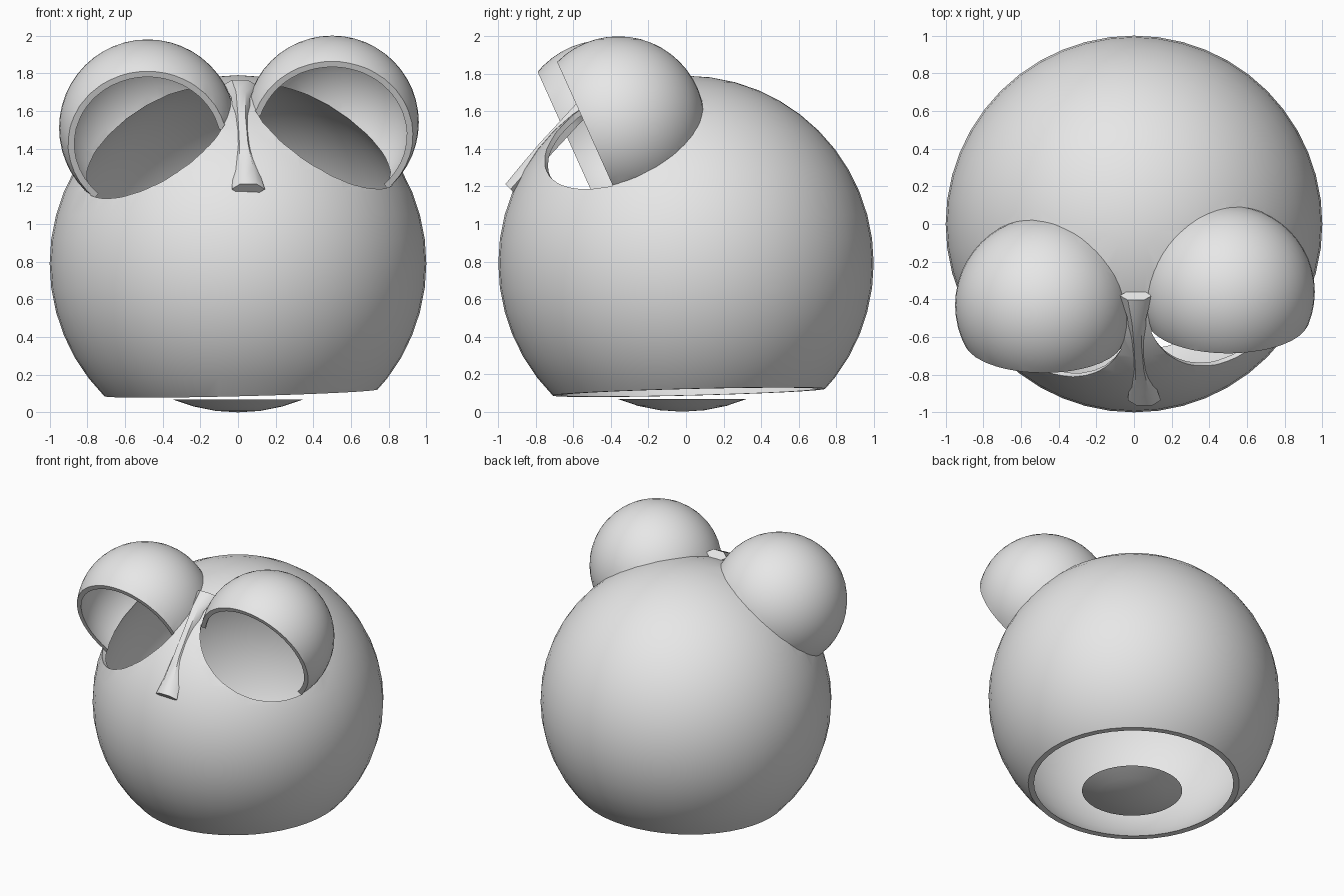
import bpy, bmesh, math
from mathutils import Vector, Matrix

old = bpy.data.objects.get("Cube")
if old:
    bpy.data.objects.remove(old, do_unlink=True)

grey = bpy.data.materials.new("plain_grey")
grey.use_nodes = True
GREY = (0.8, 0.8, 0.8, 1)
grey.diffuse_color = GREY
next(n for n in grey.node_tree.nodes if n.type == "BSDF_PRINCIPLED").inputs["Base Color"].default_value = GREY


def finish(name, bm):
    bmesh.ops.recalc_face_normals(bm, faces=bm.faces[:])
    mesh = bpy.data.meshes.new(name)
    bm.to_mesh(mesh)
    bm.free()
    mesh.materials.append(grey)
    obj = bpy.data.objects.new(name, mesh)
    bpy.context.collection.objects.link(obj)
    return obj


def ball(name, centre, radius, plane=None, normal=None):
    """Sphere, optionally trimmed to the side of a plane the normal points to."""
    bm = bmesh.new()
    bmesh.ops.create_uvsphere(bm, u_segments=48, v_segments=24, radius=radius,
                              matrix=Matrix.Translation(centre))
    if plane is not None:
        geom = bm.verts[:] + bm.edges[:] + bm.faces[:]
        bmesh.ops.bisect_plane(bm, geom=geom, plane_co=plane, plane_no=normal, clear_inner=True)
        bmesh.ops.holes_fill(bm, edges=[e for e in bm.edges if e.is_boundary], sides=0)
    return finish(name, bm)


def combine(target, other, operation):
    """Apply a boolean and discard the helper."""
    other.hide_render = True
    mod = target.modifiers.new("combine", "BOOLEAN")
    mod.operation = operation
    mod.solver = "EXACT"
    mod.object = other
    bpy.context.view_layer.update()
    graph = bpy.context.evaluated_depsgraph_get()
    mesh = bpy.data.meshes.new_from_object(target.evaluated_get(graph))
    target.modifiers.clear()
    target.data = mesh
    bpy.data.objects.remove(other, do_unlink=True)


def smooth(obj, angle):
    bpy.ops.object.select_all(action="DESELECT")
    obj.select_set(True)
    bpy.context.view_layer.objects.active = obj
    bpy.ops.object.shade_smooth_by_angle(angle=math.radians(angle))


# Eye domes: centre, radius, distance from centre to the open face
eyes = [(Vector((0.5, -0.36, 1.54)), 0.46, 0.165),
        (Vector((-0.48, -0.43, 1.51)), 0.47, 0.205)]
look = Vector((0, -0.91, -0.41)).normalized()
body_centre = Vector((0, 0, 0.79))
WALL = 0.03

# Hollow body with two domes
shell = ball("hollow_body_with_eye_domes", body_centre, 1.0)
cavity = ball("cavity", body_centre, 1.0 - WALL)
for centre, radius, depth in eyes:
    combine(shell, ball("dome", centre, radius), "UNION")
    combine(cavity, ball("dome_cavity", centre, radius - WALL), "UNION")
combine(shell, cavity, "DIFFERENCE")

# Open the front of each dome
for centre, radius, depth in eyes:
    opening = ball("opening", centre, radius + 0.005, centre + look * depth, look)
    combine(shell, opening, "DIFFERENCE")

# Slightly tilted open underside
bm = bmesh.new()
bmesh.ops.create_cube(bm, size=3)
for v in bm.verts:
    v.co.z = 0.103 + 0.025 * (v.co.x + v.co.y) if v.co.z > 0 else -1
combine(shell, finish("underside", bm), "DIFFERENCE")
smooth(shell, 30)

# Shallow cap below the opening
cap = ball("base_cap", Vector((0, -0.02, 0.909)), 0.909, Vector((0, 0, 0.068)), Vector((0, 0, -1)))
smooth(cap, 30)

# Beak: hexagonal sections along the bridge, flaring at both ends
sections = [((0.01, -0.38, 1.74), 0.085, 0.04),
            ((0.015, -0.50, 1.67), 0.05, 0.05),
            ((0.02, -0.62, 1.54), 0.04, 0.05),
            ((0.03, -0.75, 1.40), 0.045, 0.05),
            ((0.045, -0.86, 1.27), 0.07, 0.05),
            ((0.055, -0.935, 1.185), 0.088, 0.045)]
up = Vector((0, -0.7, 0.7))
bm = bmesh.new()
rings = []
for centre, wide, deep in sections:
    ring = []
    for i in range(6):
        a = math.tau * i / 6
        offset = Vector((wide * math.cos(a), 0, 0)) + up * deep * math.sin(a)
        ring.append(bm.verts.new(Vector(centre) + offset))
    rings.append(ring)
for a, b in zip(rings, rings[1:]):
    for i in range(6):
        j = (i + 1) % 6
        bm.faces.new((a[i], a[j], b[j], b[i]))
bm.faces.new(rings[0])
bm.faces.new(rings[-1])
smooth(finish("beak", bm), 50)
